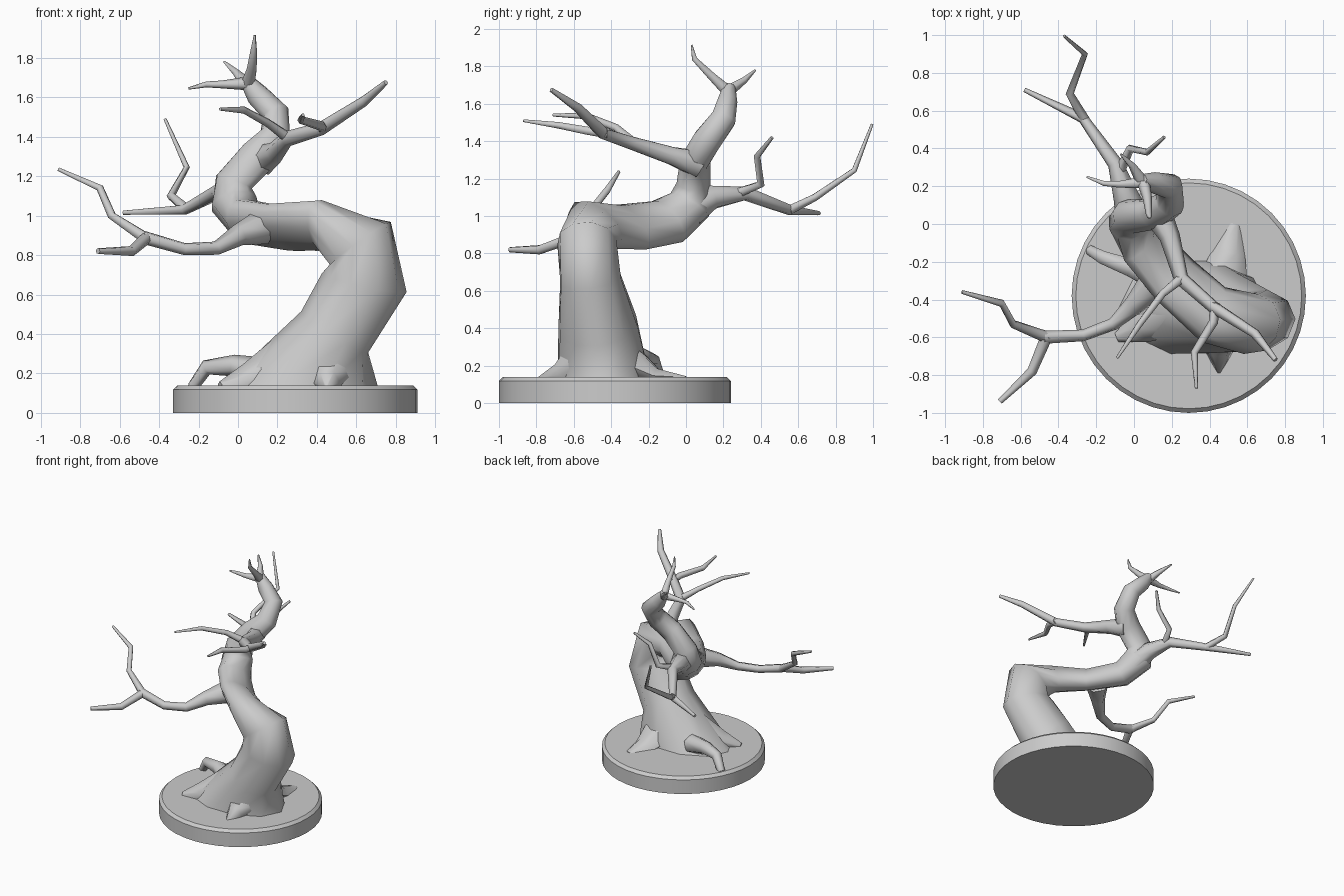
import bpy
import bmesh
from math import cos, sin, tau, radians
from mathutils import Vector

if "Cube" in bpy.data.objects:
    bpy.data.objects.remove(bpy.data.objects["Cube"])

# Single colour
grey = bpy.data.materials.new("light grey")
grey.use_nodes = True
colour = (0.6, 0.6, 0.6, 1)
grey.diffuse_color = colour
grey.node_tree.nodes["Principled BSDF"].inputs["Base Color"].default_value = colour


def finish(name, bm, angle):
    bmesh.ops.recalc_face_normals(bm, faces=bm.faces)
    mesh = bpy.data.meshes.new(name)
    bm.to_mesh(mesh)
    bm.free()
    mesh.materials.append(grey)
    obj = bpy.data.objects.new(name, mesh)
    bpy.context.collection.objects.link(obj)
    bpy.ops.object.select_all(action='DESELECT')
    obj.select_set(True)
    bpy.context.view_layer.objects.active = obj
    bpy.ops.object.shade_smooth_by_angle(angle=radians(angle))
    return obj


def limb(name, points, sides=6, start=None):
    """Sweep a ring along points of (x, y, z, radius[, second radius])."""
    bm = bmesh.new()
    path = [Vector(p[:3]) for p in points]
    last = len(path) - 1
    side = Vector((1, 0, 0))
    if start is None and abs((path[1] - path[0]).normalized().x) > 0.8:
        side = Vector((0, 0, 1))
    rings = []
    for i, p in enumerate(points):
        before = (path[i] - path[max(i - 1, 0)]).normalized()
        after = (path[min(i + 1, last)] - path[i]).normalized()
        along = (before + after).normalized()
        if i == 0 and start:
            along = Vector(start)
        side = (side - along * side.dot(along)).normalized()
        other = along.cross(side)
        a, b = p[3], p[-1]
        rings.append([bm.verts.new(path[i] + side * a * cos(tau * k / sides)
                                   + other * b * sin(tau * k / sides))
                      for k in range(sides)])
    for low, high in zip(rings, rings[1:]):
        for k in range(sides):
            n = (k + 1) % sides
            bm.faces.new((low[k], low[n], high[n], high[k]))
    bm.faces.new(rings[0])
    bm.faces.new(rings[-1])
    return finish(name, bm, 65)


# Round base with a chamfered rim
bm = bmesh.new()
bmesh.ops.create_cone(bm, cap_ends=True, segments=40, radius1=0.62, radius2=0.62, depth=0.14)
bmesh.ops.translate(bm, verts=bm.verts, vec=(0.29, -0.38, 0.07))
rim = [e for e in bm.edges if all(v.co.z > 0.1 for v in e.verts)]
bmesh.ops.bevel(bm, geom=rim, offset=0.022, segments=1, affect='EDGES')
finish("round_base", bm, 30)

# Leaning, twisting trunk
limb("trunk", [
    (.31, -.44, .13, .40, .26), (.49, -.47, .41, .20, .22),
    (.64, -.51, .66, .22, .17), (.62, -.53, .86, .19, .16),
    (.42, -.48, .95, .105, .18), (.22, -.30, .94, .085, .17),
    (.04, -.10, .97, .10, .15), (-.02, .02, 1.06, .12, .12),
    (-.02, .04, 1.17, .10, .09), (.10, .05, 1.30, .10, .08),
    (.19, .11, 1.40, .08, .08), (.19, .20, 1.52, .07, .07),
    (.10, .22, 1.61, .06, .055), (.04, .23, 1.69, .035)],
    sides=10, start=(0, 0, 1))

# Roots
limb("back_root", [(.46, -.35, .22, .15), (.50, -.16, .14, .09, .05), (.53, 0, .135, .03, .01)])
limb("front_root", [(.46, -.55, .22, .15), (.45, -.68, .15, .07), (.45, -.79, .13, .01)])
limb("corner_root", [(.25, -.45, .25, .15), (.05, -.54, .15, .10), (-.09, -.60, .13, .03)])
limb("arched_root", [(.15, -.30, .20, .08), (-.02, -.23, .24, .055),
                     (-.16, -.18, .23, .04), (-.23, -.14, .13, .03)])

# Low front branch and its forks
limb("low_branch", [(.12, -.30, .94, .09), (0, -.43, .90, .055), (-.11, -.53, .835, .035),
                    (-.27, -.59, .83, .032), (-.48, -.60, .89, .035)])
limb("low_fork_front", [(-.46, -.59, .89, .032), (-.54, -.78, .82, .027), (-.71, -.94, .82, .015)])
limb("low_fork_side", [(-.46, -.60, .88, .032), (-.64, -.53, 1.0, .022),
                       (-.70, -.42, 1.14, .02), (-.91, -.36, 1.235, .01)])

# Back branch and its forks
limb("back_branch", [(0, .02, 1.03, .10), (-.04, .14, 1.10, .07), (-.10, .32, 1.12, .04),
                     (-.27, .56, 1.03, .028), (-.58, .71, 1.015, .012)])
limb("back_fork", [(-.26, .55, 1.03, .028), (-.34, .69, 1.10, .022),
                   (-.26, .90, 1.245, .016), (-.37, .995, 1.49, .008)])
limb("back_twig", [(-.08, .27, 1.12, .03), (-.02, .40, 1.17, .022),
                   (.07, .38, 1.32, .018), (.16, .46, 1.42, .01)])

# High front branch and its forks
limb("high_branch", [(.12, .06, 1.28, .08), (.19, -.07, 1.32, .055), (.25, -.29, 1.39, .04),
                     (.42, -.44, 1.44, .034), (.64, -.58, 1.58, .026), (.75, -.72, 1.675, .013)])
limb("high_fork", [(.43, -.42, 1.44, .028), (.42, -.52, 1.455, .025),
                   (.32, -.68, 1.485, .02), (.33, -.87, 1.51, .008)])
limb("high_twig", [(.26, -.28, 1.39, .03), (.15, -.37, 1.47, .022),
                   (.03, -.53, 1.535, .018), (-.09, -.71, 1.54, .008)])

# Crown twigs
limb("crown_tall", [(.05, .22, 1.67, .035), (.07, .14, 1.745, .025),
                    (.08, .045, 1.84, .016), (.085, .03, 1.915, .005)])
limb("crown_back", [(.04, .23, 1.67, .035), (-.01, .31, 1.725, .02), (-.07, .37, 1.78, .006)])
limb("crown_side", [(.05, .22, 1.67, .035), (-.08, .21, 1.665, .02), (-.16, .215, 1.665, .015),
                    (-.25, .25, 1.645, .006)])
